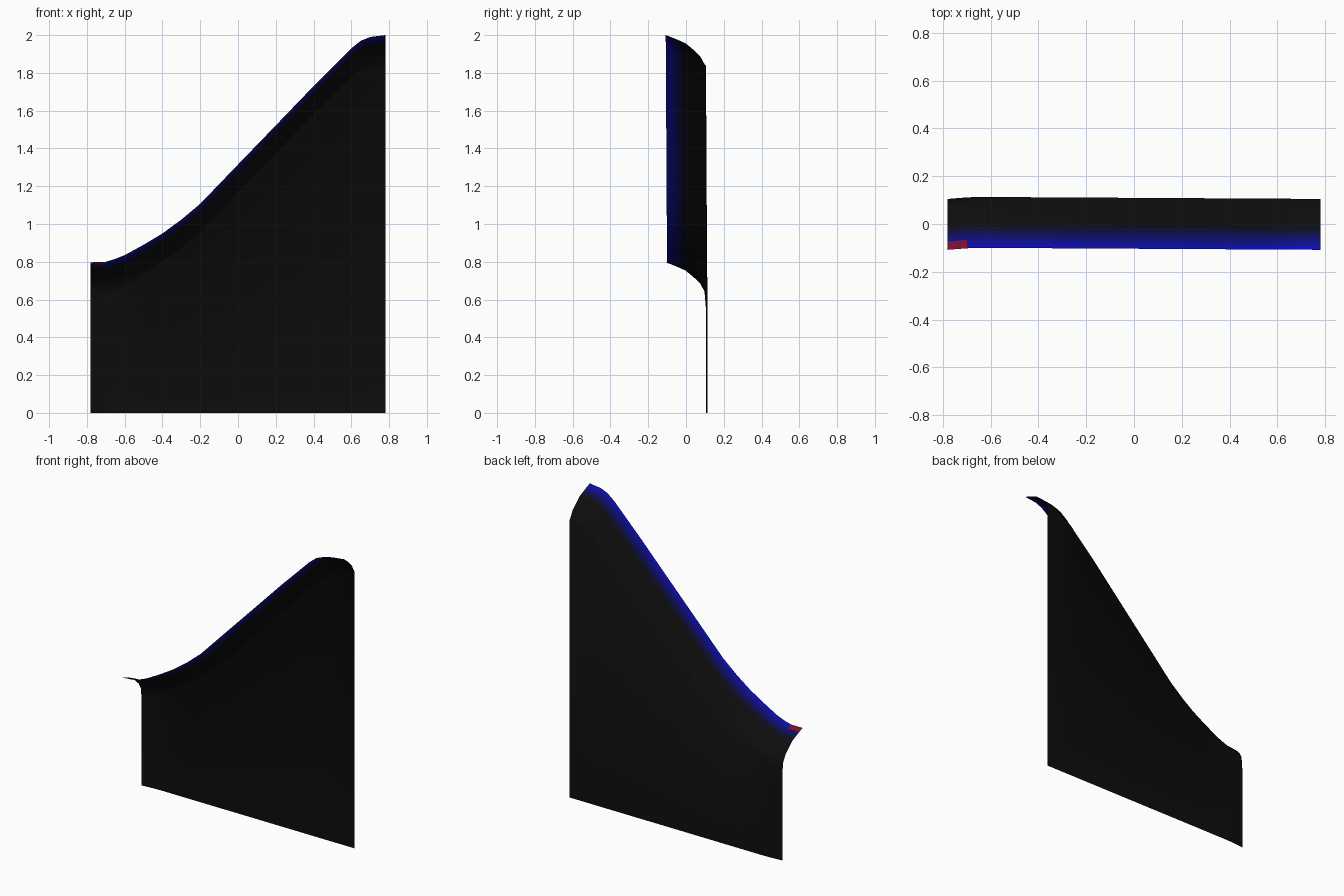
import bpy, bmesh

if "Cube" in bpy.data.objects:
    bpy.data.objects.remove(bpy.data.objects["Cube"])

# Lip edge seen from the front: x, z, drop from the edge to the flat panel
EDGE = [(-0.78, 0.797, 0.237), (-0.70, 0.80, 0.20), (-0.65, 0.815, 0.18), (-0.60, 0.835, 0.165),
        (-0.50, 0.89, 0.155), (-0.40, 0.95, 0.15), (-0.30, 1.023, 0.15), (-0.20, 1.107, 0.15),
        (0.0, 1.315, 0.15), (0.2, 1.522, 0.15), (0.4, 1.73, 0.15), (0.60, 1.93, 0.155),
        (0.65, 1.97, 0.16), (0.70, 1.99, 0.16), (0.78, 2.0, 0.16)]
STRIPS = 6    # colour strips across the front of the lip


def material(name, rgb):
    m = bpy.data.materials.new(name)
    m.diffuse_color = (*rgb, 1)
    m.use_nodes = True
    m.node_tree.nodes["Principled BSDF"].inputs["Base Color"].default_value = m.diffuse_color
    return m


def bow(x):
    # the wall bends very slightly towards the back in the middle-left
    t = (x + 0.78) / 1.56
    return 0.009 * min(1, t / 0.07) * (1 - t)


def section(x, z, drop):
    # flared lip from the front edge back to the panel, then down to the floor
    b = bow(x)
    pts = [(-0.108 + 0.105 * i / STRIPS, z - 0.043 * (i / STRIPS) ** 1.1) for i in range(STRIPS + 1)]
    pts += [(0.04, z - 0.078), (0.075, z - 0.112), (0.098, z - min(drop, 0.16) + 0.006),
            (0.105, z - drop - 0.002), (0.105, 0)]
    return [(x, y + b, h) for y, h in pts]


# Curved wall panel with flared top lip
bm = bmesh.new()
rows = [[bm.verts.new(p) for p in section(*e)] for e in EDGE]
for a, b in zip(rows, rows[1:]):
    for j in range(len(a) - 1):
        f = bm.faces.new((a[j], a[j + 1], b[j + 1], b[j]))
        f.smooth = True
        f.material_index = min(j, STRIPS)
# Red tip at the low corner of the lip
for f in bm.faces:
    c = f.calc_center_median()
    if c.x < -0.72 and c.y < -0.07:
        f.material_index = STRIPS + 1

mesh = bpy.data.meshes.new("flared_wall_panel")
bm.to_mesh(mesh)
bm.free()
panel = bpy.data.objects.new("flared_wall_panel", mesh)
bpy.context.collection.objects.link(panel)

# Blue fading to black across the lip
for i in range(STRIPS):
    k = (1 - (i + 0.5) / STRIPS) ** 2
    mesh.materials.append(material(f"lip_blue_{i}", (0.004, 0.004, 0.004 + 0.5 * k)))
mesh.materials.append(material("panel_black", (0.004, 0.004, 0.004)))
mesh.materials.append(material("corner_red", (0.18, 0.005, 0.03)))
